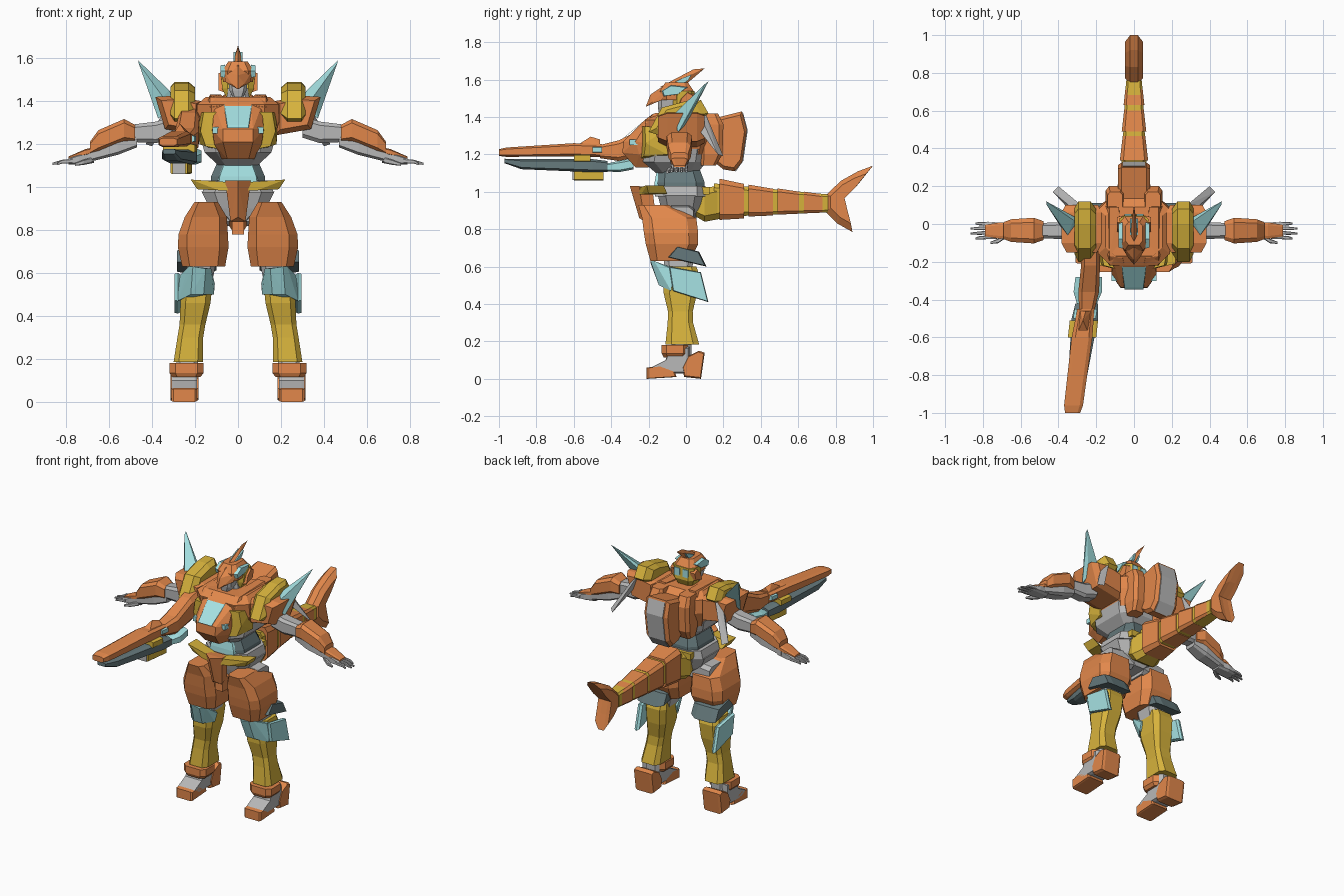
import bpy, bmesh


def material(name, rgb):
    m = bpy.data.materials.new(name)
    m.diffuse_color = (*rgb, 1)
    return m


ORANGE = material("burnt orange", (0.76, 0.245, 0.07))
YELLOW = material("mustard yellow", (0.68, 0.45, 0.045))
TEAL = material("pale teal", (0.38, 0.76, 0.77))
SLATE = material("dark slate", (0.13, 0.19, 0.20))
GREY = material("light grey", (0.48, 0.48, 0.48))


def finish(name, mat, bm, mirror):
    bmesh.ops.recalc_face_normals(bm, faces=bm.faces)
    me = bpy.data.meshes.new(name)
    bm.to_mesh(me)
    bm.free()
    me.materials.append(mat)
    ob = bpy.data.objects.new(name, me)
    bpy.context.collection.objects.link(ob)
    if mirror:
        ob.modifiers.new("mirror", 'MIRROR')
    return ob


def skin(name, mat, rings, mirror):
    bm = bmesh.new()
    vs = [[bm.verts.new(p) for p in r] for r in rings]
    n = len(vs[0])
    for a, b in zip(vs, vs[1:]):
        for i in range(n):
            j = (i + 1) % n
            bm.faces.new((a[i], a[j], b[j], b[i]))
    bm.faces.new(vs[0])
    bm.faces.new(vs[-1])
    return finish(name, mat, bm, mirror)


def place(axis, t, u, v):
    return {'x': (t, u, v), 'y': (u, t, v), 'z': (u, v, t)}[axis]


def loft(name, mat, axis, rings, mirror=False, c=0.35):
    """Chamfered rectangles along an axis; ring = (t, centre u, centre v, half u, half v)."""
    k = 1 - c
    shape = [(1, -k), (1, k), (k, 1), (-k, 1), (-1, k), (-1, -k), (-k, -1), (k, -1)]
    out = [[place(axis, t, cu + a * hu, cv + b * hv) for a, b in shape] for t, cu, cv, hu, hv in rings]
    return skin(name, mat, out, mirror)


def prism(name, mat, axis, pts, layers, mirror=False):
    """Profile swept along an axis; layer = (position, scale about the profile centre)."""
    cu = sum(p[0] for p in pts) / len(pts)
    cv = sum(p[1] for p in pts) / len(pts)
    out = [[place(axis, t, cu + (u - cu) * s, cv + (v - cv) * s) for u, v in pts] for t, s in layers]
    return skin(name, mat, out, mirror)


def hull(name, mat, pts, mirror=False):
    bm = bmesh.new()
    for p in pts:
        bm.verts.new(p)
    r = bmesh.ops.convex_hull(bm, input=bm.verts[:])
    bmesh.ops.delete(bm, geom=list({g for g in r["geom_interior"] if isinstance(g, bmesh.types.BMVert)}), context='VERTS')
    bmesh.ops.dissolve_limit(bm, angle_limit=0.01, verts=bm.verts[:], edges=bm.edges[:])
    return finish(name, mat, bm, mirror)


def box(name, mat, x, y, z, mirror=False):
    return hull(name, mat, [(a, b, c) for a in x for b in y for c in z], mirror)


# Feet and ankles
prism("toe", ORANGE, 'x', [(-.21, 0), (-.05, .01), (-.06, .04), (-.14, .07), (-.21, .06)], [(.19, .9), (.2, 1), (.3, 1), (.31, .9)], True)
prism("foot", GREY, 'x', [(-.19, .06), (-.14, .03), (.02, .03), (.02, .17), (-.08, .17), (-.11, .1)],
      [(.19, .9), (.205, 1), (.295, 1), (.31, .9)], True)
prism("heel", ORANGE, 'x', [(-.01, .01), (.08, 0), (.1, .14), (.07, .15), (.01, .12), (-.02, .06)],
      [(.185, .9), (.2, 1), (.3, 1), (.315, .9)], True)
loft("ankle_cuff", ORANGE, 'z', [(.115, .24, -.06, .065, .06), (.135, .24, -.06, .08, .07), (.18, .24, -.06, .08, .07)], True)
loft("ankle", GREY, 'z', [(.1, .24, -.03, .05, .06), (.22, .235, -.02, .05, .05)], True)

# Shins and knees
loft("shin", YELLOW, 'z', [(.185, .232, -.02, .068, .09), (.3, .222, -.03, .06, .068), (.36, .212, -.03, .06, .066),
                           (.46, .198, -.03, .07, .09), (.56, .193, -.025, .075, .095), (.6, .19, -.02, .07, .075)], True)
hull("kneepad", TEAL, [(.125, -.16, .62), (.23, -.17, .63), (.15, -.19, .62), (.21, -.19, .63), (.108, -.06, .55),
                       (.112, -.08, .5), (.28, -.06, .58), (.28, -.08, .47), (.16, -.145, .5), (.22, -.145, .5),
                       (.13, -.06, .57), (.27, -.06, .59)], True)
prism("knee_fin", TEAL, 'x', [(-.09, .6), (.08, .57), (.12, .41), (-.07, .47)], [(.265, .9), (.28, 1), (.296, .95)], True)
loft("knee_joint", GREY, 'z', [(.56, .18, -.04, .06, .07), (.68, .165, -.04, .07, .085)], True)

# Thighs
loft("thigh", ORANGE, 'z', [(.63, .16, -.085, .1, .105), (.72, .162, -.075, .118, .14), (.78, .162, -.08, .115, .145),
                            (.86, .15, -.09, .098, .145), (.93, .148, -.175, .055, .08)], True)
prism("thigh_rear_plate", SLATE, 'x', [(-.1, .65), (-.05, .71), (.07, .68), (.11, .6)], [(.1, .8), (.14, 1), (.25, 1), (.285, .9)], True)

# Pelvis and belt
loft("hip", GREY, 'z', [(.84, 0, -.03, .05, .08), (.9, 0, -.03, .13, .1), (.98, 0, -.03, .17, .12)])
loft("hip_joint", GREY, 'x', [(.04, -.03, .88, .08, .06), (.2, -.03, .86, .07, .06)], True)
loft("waist_band", GREY, 'z', [(.975, 0, -.03, .165, .135), (1.03, 0, -.03, .15, .135)])
box("belt_back", YELLOW, (-.12, .12), (.06, .125), (.985, 1.025))
hull("belt_wing", YELLOW, [(0, -.26, .985), (0, -.26, 1.02), (0, -.2, .985), (0, -.2, 1.02), (.19, -.2, .99),
                           (.22, -.21, 1.035), (.19, -.1, .99), (.22, -.12, 1.035), (.09, -.24, .985)], True)
hull("crotch_plate", ORANGE, [(-.06, -.25, 1.03), (.06, -.25, 1.03), (0, -.3, 1.03), (-.035, -.22, .84), (.035, -.22, .84),
                              (0, -.25, .86), (-.05, -.18, 1.02), (.05, -.18, 1.02), (-.03, -.16, .86), (.03, -.16, .86)])
box("crotch_block", ORANGE, (-.027, .027), (-.2, -.06), (.78, .86))

# Waist and abdomen
loft("waist", SLATE, 'z', [(1.0, 0, -.03, .13, .13), (1.05, 0, -.03, .125, .13), (1.13, 0, -.04, .09, .11)])
hull("waist_front", TEAL, [(s * x, y, z) for s in (-1, 1) for x, y, z in
                           [(.1, -.13, 1.02), (.085, -.17, 1.02), (.085, -.168, 1.05), (.06, -.155, 1.12), (.075, -.11, 1.12)]])
loft("abdomen", GREY, 'z', [(1.1, 0, -.05, .09, .11), (1.16, 0, -.06, .155, .17), (1.23, 0, -.05, .175, .17)])

# Chest
loft("torso", ORANGE, 'z', [(1.2, 0, -.03, .16, .15), (1.3, 0, -.03, .19, .18), (1.385, 0, -.04, .19, .18),
                            (1.42, 0, -.04, .15, .13)])
hull("chest_plate", ORANGE, [(s * x, y, z) for s in (-1, 1) for x, y, z in
                             [(.11, -.2, 1.38), (.06, -.22, 1.385), (.07, -.335, 1.27), (.07, -.34, 1.21), (.05, -.27, 1.13),
                              (.075, -.2, 1.13), (.12, -.27, 1.27), (.11, -.25, 1.2), (.12, -.18, 1.25)]])
hull("chest_window", TEAL, [(s * x, y + d, z + d) for s in (-1, 1) for d in (0, -.012) for x, y, z in
                            [(.065, -.21, 1.392), (.05, -.335, 1.288)]])
box("chest_light", TEAL, (.085, .118), (-.302, -.26), (1.25, 1.28), True)
hull("chest_side", YELLOW, [(.1, -.24, 1.18), (.1, -.235, 1.35), (.15, -.225, 1.19), (.175, -.215, 1.26), (.16, -.22, 1.35),
                            (.18, -.1, 1.2), (.185, -.1, 1.34), (.1, -.1, 1.17)], True)
hull("collar", ORANGE, [(.05, -.22, 1.385), (.13, -.22, 1.37), (.17, -.14, 1.36), (.06, -.18, 1.415), (.13, -.17, 1.42),
                        (.17, .1, 1.36), (.13, .09, 1.43), (.08, .09, 1.43), (.08, -.1, 1.42)], True)
loft("neck", GREY, 'z', [(1.38, 0, -.03, .06, .06), (1.46, 0, -.04, .045, .05)])

# Backpack
loft("back_column", ORANGE, 'z', [(1.14, .095, .12, .04, .04), (1.2, .1, .135, .05, .06), (1.36, .1, .135, .05, .065),
                                  (1.42, .1, .12, .04, .05)], True)
prism("backpack", ORANGE, 'x', [(.1, 1.38), (.18, 1.4), (.3, 1.43), (.325, 1.33), (.3, 1.16), (.26, 1.11), (.2, 1.12), (.1, 1.2)],
      [(-.085, .88), (-.065, 1), (.065, 1), (.085, .88)])
prism("backpack_rear_panel", GREY, 'x', [(.306, 1.42), (.33, 1.33), (.306, 1.165), (.266, 1.108), (.26, 1.12), (.29, 1.17), (.31, 1.33),
                                         (.295, 1.41)], [(-.06, 1), (.06, 1)])

# Shoulders
prism("shoulder", ORANGE, 'y', [(.17, 1.24), (.34, 1.27), (.385, 1.42), (.3, 1.425), (.17, 1.4)],
      [(-.15, .75), (-.1, 1), (.06, 1), (.1, .8)], True)
prism("shoulder_guard", YELLOW, 'x', [(-.2, 1.32), (-.13, 1.45), (0, 1.485), (.08, 1.49), (.12, 1.42), (.02, 1.33), (-.1, 1.29)],
      [(.2, .72), (.23, 1), (.295, 1), (.315, .75)], True)
hull("shoulder_blade", TEAL, [(.3, -.08, 1.36), (.35, -.06, 1.42), (.3, .03, 1.42), (.36, 0, 1.36), (.32, .02, 1.45),
                              (.372, -.04, 1.32), (.465, .12, 1.59), (.462, .1, 1.575)], True)
hull("shoulder_strut", GREY, [(.26, .03, 1.42), (.28, .1, 1.43), (.3, .03, 1.38), (.31, .07, 1.42), (.4, .2, 1.19), (.43, .17, 1.2),
                              (.4, .15, 1.25)], True)

# Arms and hands
loft("upper_arm", GREY, 'x', [(.3, -.035, 1.28, .05, .05), (.38, -.035, 1.255, .045, .05), (.5, -.035, 1.25, .04, .04)], True)
loft("forearm", ORANGE, 'x', [(.48, -.035, 1.25, .05, .04), (.53, -.035, 1.265, .068, .052), (.65, -.035, 1.215, .06, .05),
                              (.69, -.035, 1.18, .045, .03)], True)
loft("forearm_under", GREY, 'x', [(.47, -.035, 1.215, .04, .03), (.56, -.035, 1.185, .05, .035), (.7, -.035, 1.145, .04, .03)], True)
loft("hand", GREY, 'x', [(.67, -.035, 1.14, .035, .028), (.74, -.035, 1.13, .045, .024), (.79, -.035, 1.12, .042, .014)], True)
loft("hand_guard", ORANGE, 'x', [(.65, -.035, 1.175, .035, .015), (.71, -.035, 1.162, .044, .015), (.79, -.035, 1.134, .03, .008)], True)
for i in range(4):
    y = -.07 + i * .024
    tip = .84 + (.025 if i in (1, 2) else 0)
    loft("finger_%d" % (i + 1), GREY, 'x', [(.77, y, 1.121, .01, .011), (.82, y * 1.05, 1.118, .009, .009),
                                            (tip, y * 1.1, 1.108, .005, .005)], True)
loft("thumb", GREY, 'x', [(.68, -.06, 1.125, .016, .014), (.72, -.09, 1.115, .012, .012), (.76, -.1, 1.105, .006, .006)], True)

# Cannon on one side, angled slightly outwards
loft("cannon_barrel", ORANGE, 'y', [(-1, -.325, 1.21, .04, .018), (-.96, -.32, 1.212, .05, .025), (-.6, -.275, 1.225, .055, .035),
                                    (-.45, -.255, 1.22, .045, .035)])
hull("cannon_ridge", ORANGE, [(-.3, -.58, 1.25), (-.24, -.58, 1.25), (-.27, -.51, 1.295), (-.255, -.46, 1.28), (-.285, -.46, 1.25),
                              (-.225, -.46, 1.25)])
loft("cannon_lower", SLATE, 'y', [(-.97, -.32, 1.165, .03, .012), (-.88, -.308, 1.148, .045, .027), (-.5, -.26, 1.14, .07, .035),
                                  (-.42, -.25, 1.135, .06, .03)])
loft("cannon_grip", YELLOW, 'y', [(-.6, -.275, 1.09, .04, .03), (-.44, -.255, 1.09, .04, .03)], c=.2)
box("cannon_grip_front", GREY, (-.305, -.245), (-.608, -.6), (1.062, 1.115))
loft("cannon_side_grip", YELLOW, 'y', [(-.6, -.275, 1.18, .075, .02), (-.51, -.265, 1.18, .075, .02)], c=.2)
loft("cannon_collar", TEAL, 'y', [(-.5, -.262, 1.225, .06, .015), (-.45, -.255, 1.225, .06, .015)], c=.2)
loft("cannon_joint", TEAL, 'y', [(-.43, -.25, 1.13, .05, .02), (-.36, -.245, 1.135, .075, .03), (-.28, -.24, 1.15, .07, .03)])
loft("cannon_rear", ORANGE, 'y', [(-.46, -.25, 1.215, .04, .035), (-.36, -.24, 1.22, .055, .055), (-.22, -.23, 1.27, .05, .075),
                                  (-.08, -.23, 1.3, .05, .08)])

# Tail: tapering segments with yellow joints, ending in a forked fin
loft("tail_root", YELLOW, 'y', [(.05, 0, .94, .09, .07), (.1, 0, .93, .1, .09), (.18, 0, .945, .07, .09)])
tail = [(.18, .31, .96, .09, .11, .95), (.335, .465, .953, .075, .085, .945), (.49, .605, .948, .065, .07, .942),
        (.63, .73, .943, .055, .058, .938)]
for i, (y0, y1, z0, hx, hz, z1) in enumerate(tail):
    loft("tail_segment_%d" % (i + 1), ORANGE, 'y', [(y0, 0, z0, hx, hz), (y1, 0, z1, hx * .8, hz * .84)], c=.25)
loft("tail_core", YELLOW, 'y', [(.15, 0, .955, .075, .09), (.76, 0, .938, .042, .048)], c=.25)
prism("tail_fin", ORANGE, 'x', [(.745, .98), (.83, 1.06), (.92, 1.11), (1, 1.14), (.92, 1.04), (.845, .965), (.865, .88),
                                (.89, .785), (.81, .83), (.745, .895)], [(-.048, .75), (-.02, 1), (.02, 1), (.048, .75)])

# Head
loft("face", GREY, 'z', [(1.42, 0, -.11, .025, .035), (1.45, 0, -.1, .04, .05), (1.53, 0, -.09, .05, .06)])
loft("helmet", ORANGE, 'z', [(1.49, 0, -.05, .07, .08), (1.54, 0, -.05, .075, .09), (1.585, 0, -.05, .045, .06)])
hull("visor_beak", ORANGE, [(0, -.215, 1.455), (0, -.19, 1.52), (-.06, -.13, 1.49), (.06, -.13, 1.49), (-.065, -.11, 1.54),
                            (.065, -.11, 1.54), (0, -.1, 1.58), (-.03, -.18, 1.48), (.03, -.18, 1.48)])
hull("crest", ORANGE, [(0, -.14, 1.56), (-.025, -.07, 1.57), (.025, -.07, 1.57), (0, .0, 1.575), (-.012, .02, 1.62),
                       (.012, .02, 1.62), (0, .1, 1.66), (0, .04, 1.655)])
prism("crest_inlay", TEAL, 'x', [(-.07, 1.585), (-.02, 1.61), (.04, 1.635), (.02, 1.6), (-.01, 1.575)], [(-.022, .8), (.022, .8)])
loft("head_back", YELLOW, 'z', [(1.42, 0, -.02, .055, .05), (1.46, 0, -.01, .075, .06), (1.54, 0, -.01, .078, .055)])
prism("eye_panel", TEAL, 'x', [(-.12, 1.51), (-.04, 1.52), (.01, 1.56), (-.08, 1.57), (-.13, 1.54)], [(.06, 1), (.082, .9)], True)
prism("ear", ORANGE, 'x', [(-.05, 1.44), (.03, 1.46), (.045, 1.52), (.01, 1.54), (-.03, 1.5)], [(.06, 1), (.09, .8)], True)
box("head_rear_panel", TEAL, (.012, .05), (.03, .052), (1.48, 1.53), True)
